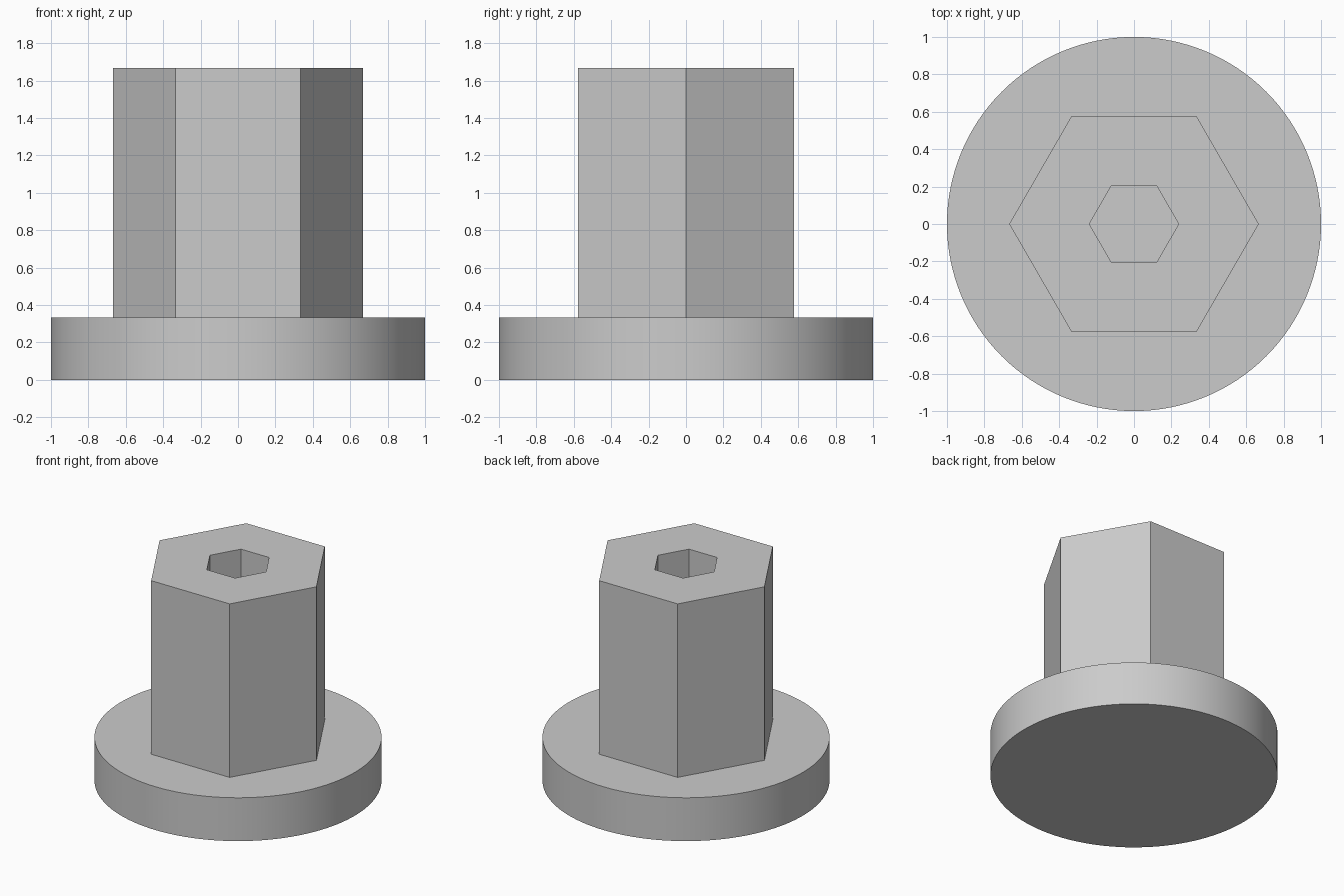
import bpy
import bmesh
from math import cos, sin, tau, radians

if "Cube" in bpy.data.objects:
    bpy.data.objects.remove(bpy.data.objects["Cube"])

BASE_TOP = 0.333
TOP = 1.667

# Plain grey
grey = bpy.data.materials.new("grey")
grey.use_nodes = True
colour = (0.6, 0.6, 0.6, 1)
grey.diffuse_color = colour
grey.node_tree.nodes["Principled BSDF"].inputs["Base Color"].default_value = colour


def lathe(name, profile, sides):
    """Sweep (radius, height) points round z with flat caps at both ends."""
    bm = bmesh.new()
    rings = [[bm.verts.new((r * cos(tau * i / sides), r * sin(tau * i / sides), z))
              for i in range(sides)] for r, z in profile]
    for low, high in zip(rings, rings[1:]):
        for i in range(sides):
            j = (i + 1) % sides
            bm.faces.new((low[i], low[j], high[j], high[i]))
    bm.faces.new(rings[0][::-1])
    bm.faces.new(rings[-1])
    bmesh.ops.recalc_face_normals(bm, faces=bm.faces)
    mesh = bpy.data.meshes.new(name)
    bm.to_mesh(mesh)
    bm.free()
    mesh.materials.append(grey)
    obj = bpy.data.objects.new(name, mesh)
    bpy.context.collection.objects.link(obj)
    return obj


# Round base flange, smooth round the rim
flange = lathe("base_flange", [(1, 0), (1, BASE_TOP)], 128)
bpy.ops.object.select_all(action="DESELECT")
flange.select_set(True)
bpy.context.view_layer.objects.active = flange
bpy.ops.object.shade_smooth_by_angle(angle=radians(30))

# Hexagonal shaft with a hexagonal socket reaching down to the flange
lathe("hex_shaft", [(0.667, BASE_TOP), (0.667, TOP), (0.239, TOP),
                    (0.239, BASE_TOP + 0.002)], 6)
